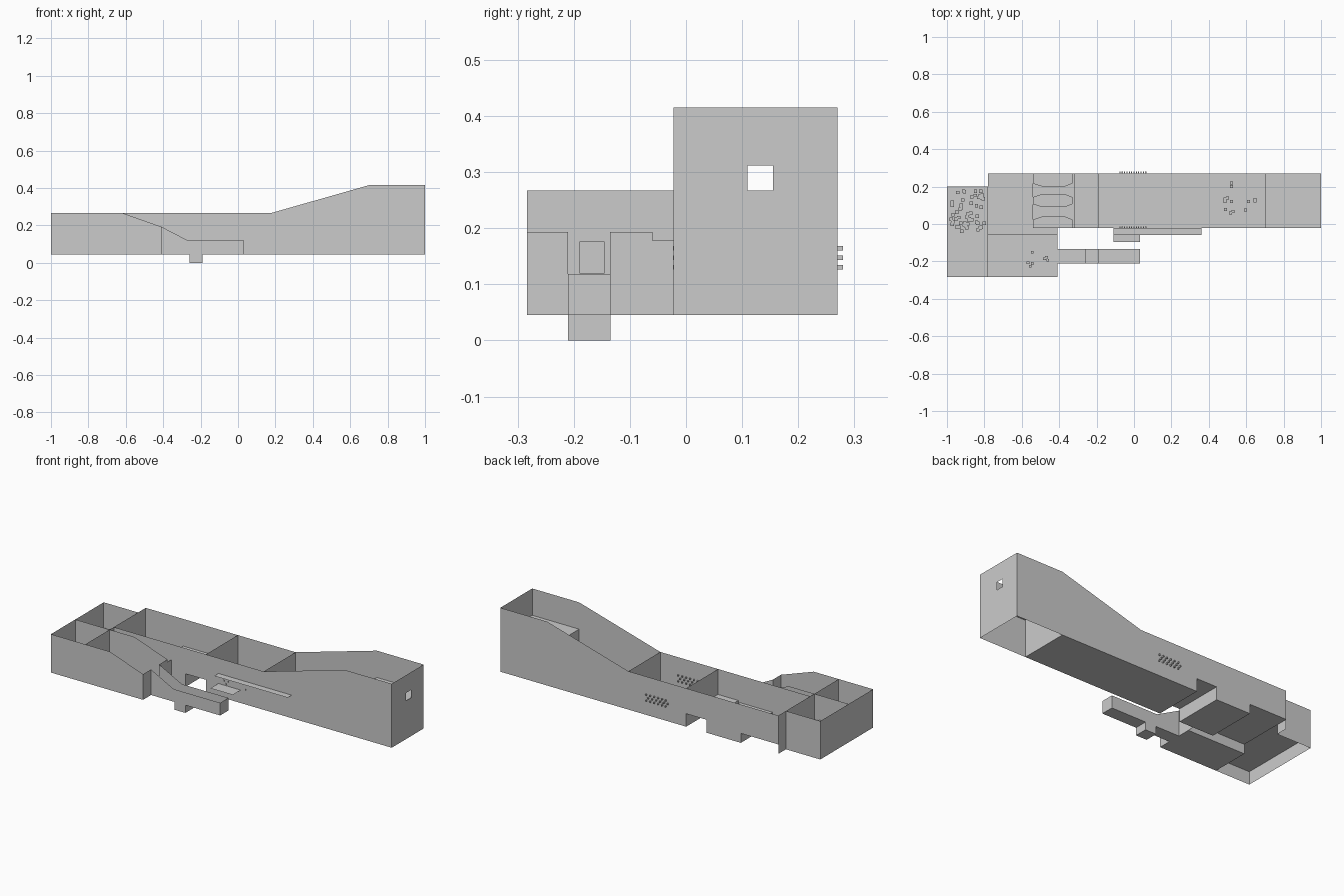
import bpy, random

if "Cube" in bpy.data.objects:
    bpy.data.objects.remove(bpy.data.objects["Cube"])
random.seed(4)


def mesh(name, verts, faces):
    me = bpy.data.meshes.new(name)
    me.from_pydata(verts, [], faces)
    me.update()
    ob = bpy.data.objects.new(name, me)
    bpy.context.collection.objects.link(ob)
    return ob


def wall_x(name, y, pts):
    """Sheet wall along x, outline given in x,z."""
    return mesh(name, [(x, y, z) for x, z in pts], [range(len(pts))])


def wall_y(name, x, y0, y1, z0, z1, hole=None):
    """Sheet wall across y, optionally with a rectangular opening."""
    rects = [(y0, y1, z0, z1)]
    if hole:
        a, b, c, d = hole
        rects = [(y0, a, z0, z1), (b, y1, z0, z1), (a, b, z0, c), (a, b, d, z1)]
    v, f = [], []
    for a, b, c, d in rects:
        if b - a < 1e-5 or d - c < 1e-5:
            continue
        n = len(v)
        v += [(x, a, c), (x, b, c), (x, b, d), (x, a, d)]
        f.append((n, n + 1, n + 2, n + 3))
    return mesh(name, v, f)


def floor(name, x0, x1, y0, y1, z):
    return mesh(name, [(x0, y0, z), (x1, y0, z), (x1, y1, z), (x0, y1, z)], [(0, 1, 2, 3)])


def boxes(name, items):
    """Many small boxes in one mesh: centre, size."""
    v, f = [], []
    for (cx, cy, cz), (sx, sy, sz) in items:
        n = len(v)
        v += [(cx + i * sx / 2, cy + j * sy / 2, cz + k * sz / 2)
              for i in (-1, 1) for j in (-1, 1) for k in (-1, 1)]
        f += [tuple(n + q for q in face) for face in
              ((0, 1, 3, 2), (4, 6, 7, 5), (0, 4, 5, 1), (2, 3, 7, 6), (0, 2, 6, 4), (1, 5, 7, 3))]
    return mesh(name, v, f)


B, T, TALL, MID = 0.045, 0.267, 0.415, 0.12
YF, YB = -0.022, 0.27

# Long hall side walls with raised bottom sections
outline = [(1, B), (1, TALL), (0.7, TALL), (0.18, T), (-0.78, T), (-0.78, 0.1),
           (-0.54, 0.1), (-0.54, B), (-0.32, B), (-0.32, MID), (-0.19, MID), (-0.19, B)]
wall_x("hall_back_wall", YB, outline)
wall_x("hall_front_wall", YF, outline)

# Hall end wall with window and cross partitions
wall_y("hall_end_wall", 1, YF, YB, B, TALL, (0.11, 0.155, 0.267, 0.312))
for i, x in enumerate((0.18, -0.19)):
    wall_y("hall_partition_%d" % i, x, YF, YB, B, T)
wall_y("hall_left_wall", -0.78, -0.06, 0.2, MID, T)
wall_y("hall_left_wall_strip", -0.78, 0.2, YB, B, T)

# Hall floors and their risers
floor("upper_platform", 0.7, 1, YF, YB, 0.26)
wall_y("platform_riser", 0.7, YF, YB, B, 0.26)
floor("hall_floor", -0.19, 0.7, YF, YB, B)
floor("bridge_floor", -0.32, -0.19, YF, YB, MID)
wall_y("bridge_riser", -0.32, YF, YB, B, MID)
floor("sunken_floor", -0.54, -0.32, YF, YB, B)
floor("hall_left_floor", -0.78, -0.54, YF, YB, 0.1)
wall_y("sunken_riser", -0.54, YF, YB, B, 0.1)

# Chamfered islands in the sunken part
for i, (y0, y1) in enumerate(((0.20, YB), (0.09, 0.16), (YF, 0.04))):
    c0 = 0.0 if i == 2 else 0.016
    c1 = 0.0 if i == 0 else 0.016
    p = [(-0.54, y0 + c0), (-0.49, y0), (-0.37, y0), (-0.33, y0 + c0),
         (-0.33, y1 - c1), (-0.37, y1), (-0.49, y1), (-0.54, y1 - c1)]
    n = len(p)
    mesh("island_%d" % i, [(x, y, z) for z in (B, 0.11) for x, y in p],
         [range(n, 2 * n)] + [(k, (k + 1) % n, (k + 1) % n + n, k + n) for k in range(n)])

# Left rooms: outer walls, divider and raised floor
wall_x("left_room_back_wall", 0.2, [(-1, B), (-0.78, B), (-0.78, T), (-1, T)])
wall_x("left_room_divider", -0.06, [(-1, MID), (-0.78, MID), (-0.78, T), (-1, T)])
wall_y("left_room_end_wall", -1, -0.283, 0.2, B, T)
floor("left_room_floor", -1, -0.78, -0.283, 0.2, MID)
wall_y("left_room_partition", -0.78, -0.283, -0.06, B, T, (-0.19, -0.145, MID, 0.175))

# Front side room with sloping wall tops
side = [(-0.78, B), (-0.41, B), (-0.41, 0.193), (-0.62, T), (-0.78, T)]
wall_x("side_room_front_wall", -0.283, [(-1, B)] + side[1:4] + [(-1, T)])
wall_x("side_room_back_wall", -0.06, side)
floor("side_room_floor", -0.78, -0.41, -0.283, -0.06, B)
wall_y("side_room_end_front", -0.41, -0.283, -0.21, B, 0.193)
wall_y("side_room_end_back", -0.41, -0.135, -0.06, B, 0.193)

# Narrow channel leading out, with a pit
chan = [(-0.41, B), (-0.26, B), (-0.26, 0), (-0.19, 0), (-0.19, B),
        (0.033, B), (0.033, 0.118), (-0.265, 0.118), (-0.41, 0.193)]
for n, y in (("front", -0.21), ("back", -0.135)):
    wall_x("channel_wall_" + n, y, chan)
floor("channel_floor_a", -0.41, -0.26, -0.21, -0.135, B)
floor("channel_floor_b", -0.19, 0.033, -0.21, -0.135, B)
floor("pit_floor", -0.26, -0.19, -0.21, -0.135, 0)
for x in (-0.26, -0.19):
    wall_y("pit_side", x, -0.21, -0.135, 0, B)
wall_y("channel_end", 0.033, -0.21, -0.135, B, 0.118)

# Ledges along the hall front and link passage
floor("front_ledge_wide", -0.11, 0.033, -0.095, YF, MID)
floor("front_ledge_strip", -0.11, 0.36, -0.06, YF, 0.178)
floor("link_floor", -0.78, -0.41, -0.06, YF, 0.1)
wall_y("link_end_wall", -0.41, -0.06, YF, B, 0.178)

# Scattered rubble on floors
boxes("left_room_rubble", [((random.uniform(-0.98, -0.8), random.uniform(-0.04, 0.185),
      MID + 0.008), (0.018, 0.018, 0.016)) for _ in range(50)])
boxes("hall_rubble", [((random.uniform(0.48, 0.65), random.uniform(0.05, 0.22), B + 0.008),
      (0.016, 0.016, 0.016)) for _ in range(13)])
boxes("side_room_rubble", [((random.uniform(-0.57, -0.46), random.uniform(-0.23, -0.14),
      B + 0.008), (0.014, 0.014, 0.016)) for _ in range(7)])

# Small wall studs on both hall sides
for n, y in (("back", YB + 0.005), ("front", YF + 0.004)):
    boxes("wall_studs_" + n, [((-0.075 + 0.0125 * i, y, 0.13 + 0.017 * j),
          (0.006, 0.01, 0.008)) for i in range(12) for j in range(3) if (i + j) % 2])
